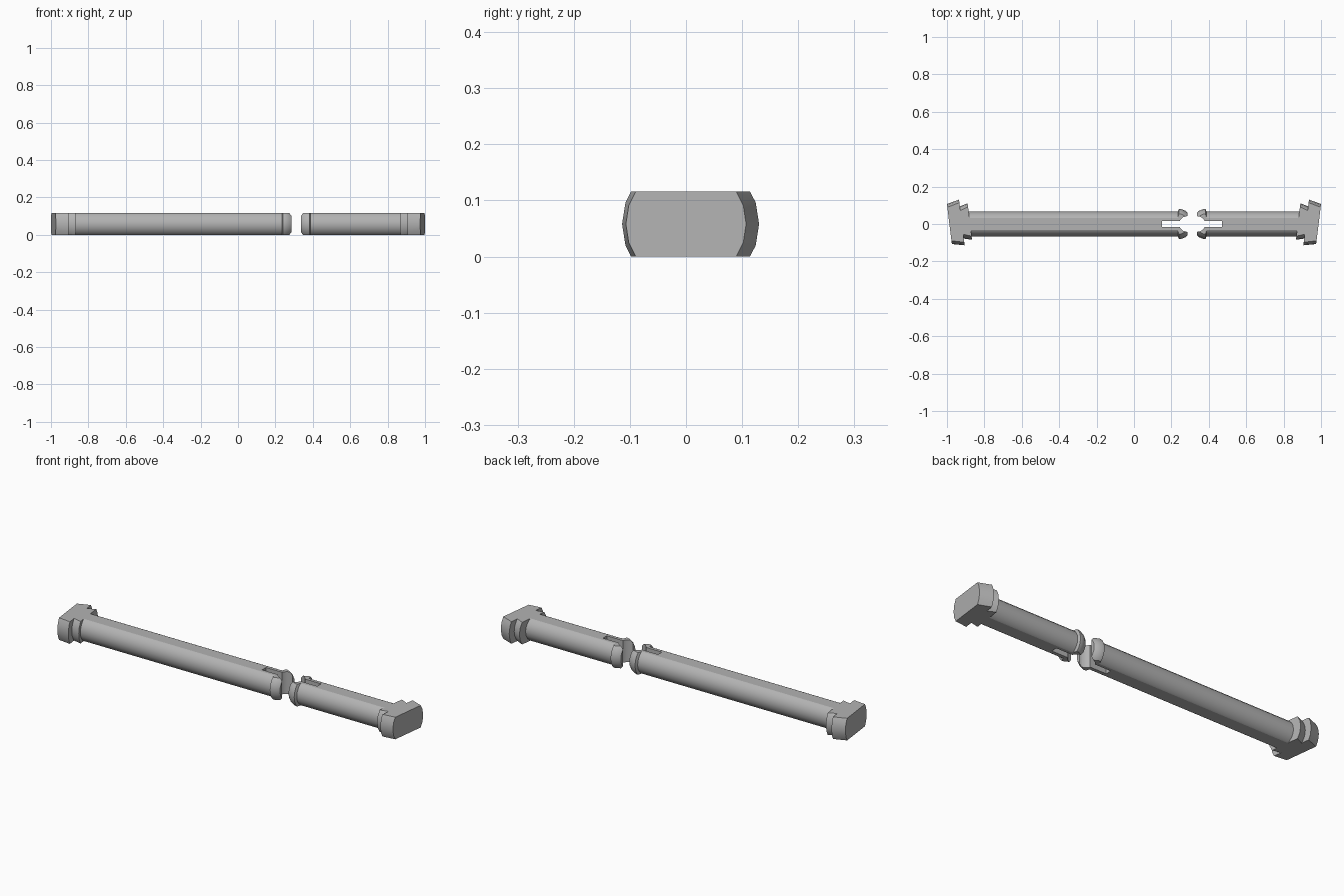
import bpy, bmesh, math
from mathutils import Matrix

if "Cube" in bpy.data.objects:
    bpy.data.objects.remove(bpy.data.objects["Cube"], do_unlink=True)

HALF = 0.058      # half height between the flats
SIDES = 20
TILT = math.radians(7)

grey = bpy.data.materials.new("plain_grey")
grey.use_nodes = True
COLOUR = (0.45, 0.45, 0.45, 1)
grey.diffuse_color = COLOUR
grey.node_tree.nodes["Principled BSDF"].inputs["Base Color"].default_value = COLOUR


def finish(bm, name, matrix):
    """Make an object from a bmesh, placed by a matrix."""
    bm.transform(matrix)
    bmesh.ops.recalc_face_normals(bm, faces=bm.faces)
    mesh = bpy.data.meshes.new(name)
    bm.to_mesh(mesh)
    bm.free()
    mesh.materials.append(grey)
    obj = bpy.data.objects.new(name, mesh)
    bpy.context.collection.objects.link(obj)
    return obj


def turned(name, profile, matrix):
    """Turn (x, radius) points about the x axis and trim flat above and below."""
    bm = bmesh.new()
    rings = []
    for x, r in profile:
        angles = [2 * math.pi * i / SIDES for i in range(SIDES)]
        rings.append([bm.verts.new((x, r * math.cos(a), r * math.sin(a))) for a in angles])
    for a, b in zip(rings, rings[1:]):
        for i in range(SIDES):
            j = (i + 1) % SIDES
            bm.faces.new((a[i], a[j], b[j], b[i]))
    bm.faces.new(rings[0])
    bm.faces.new(rings[-1])
    for side in (1, -1):
        bmesh.ops.bisect_plane(bm, geom=bm.verts[:] + bm.edges[:] + bm.faces[:],
                               plane_co=(0, 0, side * HALF), plane_no=(0, 0, side),
                               clear_outer=True)
        bmesh.ops.holes_fill(bm, edges=[e for e in bm.edges if e.is_boundary], sides=0)
    return finish(bm, name, matrix)


def cut(obj, cutter):
    cutter.hide_render = True
    mod = obj.modifiers.new("cut", "BOOLEAN")
    mod.operation = "DIFFERENCE"
    mod.solver = "EXACT"
    mod.object = cutter
    bpy.context.view_layer.objects.active = obj
    bpy.ops.object.modifier_apply(modifier=mod.name)
    bpy.data.objects.remove(cutter, do_unlink=True)


def smooth(obj):
    bpy.ops.object.select_all(action="DESELECT")
    obj.select_set(True)
    bpy.context.view_layer.objects.active = obj
    bpy.ops.object.shade_smooth_by_angle(angle=math.radians(22))


def half_pin(label, side, length):
    """One pin; its head end points along side * x and its split tip inward."""
    lift = Matrix.Translation((0, 0, HALF))
    mirror = Matrix.Diagonal((-side, 1, 1, 1))

    # Tilted, stepped head
    head_place = (lift @ mirror @ Matrix.Translation((-0.987, 0, 0))
                  @ Matrix.Rotation(TILT, 4, "Z"))
    head = turned(label + "_head", [(0, 0.108), (0.067, 0.123), (0.067, 0.087),
                                    (0.11, 0.098)], head_place)

    # Shaft with a rounded snap lip
    place = lift @ mirror
    tip = -1 + length
    shaft = turned(label + "_shaft", [(-0.89, 0.067), (tip - 0.052, 0.067),
                                      (tip - 0.046, 0.08), (tip - 0.035, 0.08),
                                      (tip - 0.012, 0.071), (tip, 0.061)], place)

    # Slot and scooped mouth that split the tip
    bm = bmesh.new()
    bmesh.ops.create_cube(bm, size=1, matrix=Matrix.Diagonal((0.27, 0.032, 0.4, 1)))
    cut(shaft, finish(bm, "slot_cutter", place @ Matrix.Translation((tip, 0, 0))))
    bm = bmesh.new()
    bmesh.ops.create_cone(bm, cap_ends=True, segments=24, radius1=1, radius2=1, depth=0.4)
    cut(shaft, finish(bm, "mouth_cutter", place @ Matrix.Translation((tip, 0, 0))
                      @ Matrix.Diagonal((0.045, 0.042, 1, 1))))

    for obj in (head, shaft):
        smooth(obj)


half_pin("long_pin", -1, 1.286)
half_pin("short_pin", 1, 0.664)
